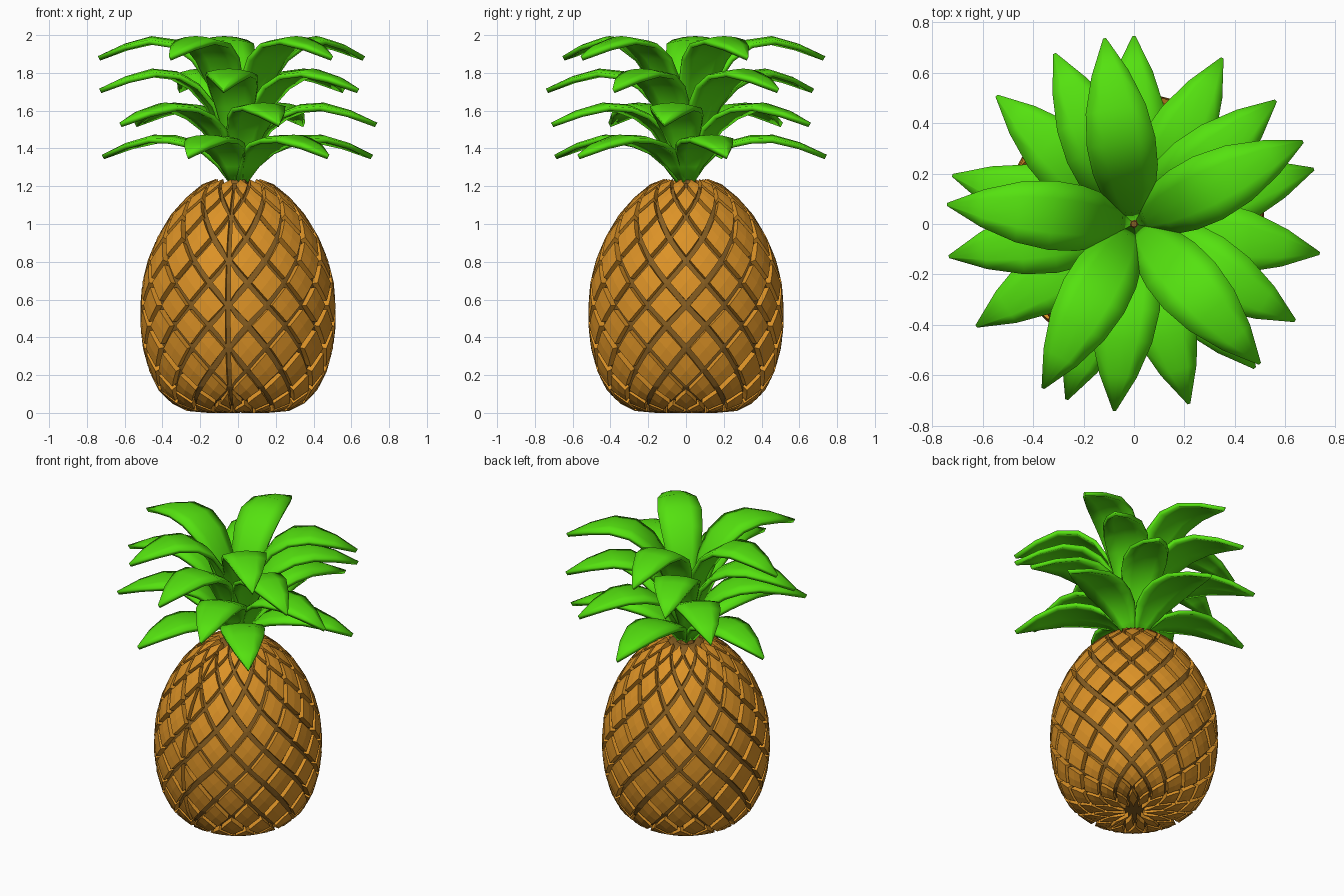
import bpy, bmesh
from math import cos, sin, radians, pi, hypot

if "Cube" in bpy.data.objects:
    bpy.data.objects.remove(bpy.data.objects["Cube"])

def material(name, col):
    m = bpy.data.materials.new(name)
    m.diffuse_color = (*col, 1)
    m.use_nodes = True
    m.node_tree.nodes["Principled BSDF"].inputs["Base Color"].default_value = m.diffuse_color
    return m

RIND = material("rind_orange", (0.72, 0.29, 0.02))
GROOVE = material("groove_brown", (0.24, 0.11, 0.015))
GREEN = material("leaf_green", (0.09, 0.76, 0.005))

def finish(bm, name, mat):
    bmesh.ops.remove_doubles(bm, verts=bm.verts, dist=1e-5)
    bmesh.ops.dissolve_degenerate(bm, edges=bm.edges, dist=1e-5)
    bmesh.ops.recalc_face_normals(bm, faces=bm.faces)
    me = bpy.data.meshes.new(name)
    bm.to_mesh(me)
    bm.free()
    me.materials.append(mat)
    ob = bpy.data.objects.new(name, me)
    bpy.context.collection.objects.link(ob)
    return ob

# Fruit profile (radius, height), one point per half-diamond row
PROFILE = [(.04, 0), (.16, 0), (.27, .01), (.35, .05), (.42, .12), (.47, .22),
           (.503, .34), (.517, .46), (.517, .57), (.507, .69), (.477, .81),
           (.427, .93), (.355, 1.05), (.275, 1.14), (.19, 1.21), (.10, 1.245)]
ROWS = len(PROFILE)
COLS = 30
STEP = 2 * pi / COLS

def on_profile(t):
    t = min(max(t, 0), ROWS - 1)
    i = min(int(t), ROWS - 2)
    (r0, z0), (r1, z1) = PROFILE[i], PROFILE[i + 1]
    f = t - i
    return r0 + (r1 - r0) * f, z0 + (z1 - z0) * f

def surface(t, col, off):
    r, z = on_profile(t)
    ra, za = on_profile(t - .5)
    rb, zb = on_profile(t + .5)
    length = hypot(rb - ra, zb - za)
    r = max(r + (zb - za) / length * off, 0.003)
    z = z - (rb - ra) / length * off
    return r * cos(col * STEP), r * sin(col * STEP), z

# Dark core seen in the grooves
bm = bmesh.new()
rings = [[bm.verts.new(surface(i, j, -.034)) for j in range(COLS)] for i in range(ROWS)]
for a, b in zip(rings, rings[1:]):
    for j in range(COLS):
        k = (j + 1) % COLS
        bm.faces.new((a[j], a[k], b[k], b[j]))
bm.faces.new(rings[0][::-1])
bm.faces.new(rings[-1])
finish(bm, "fruit_core", GROOVE)

# Raised diamond tiles
EDGE = [(0, 0), (1, 0), (2, 0), (2, 1), (2, 2), (1, 2), (0, 2), (0, 1)]

def tile(bm, row, col, limit=lambda d: d, size=.80):
    def point(u, v, off):
        a, b = (u - 1) * size, (v - 1) * size
        return surface(row + (a + b) / 2, col + limit((a - b) / 2), off)
    top = {(u, v): bm.verts.new(point(u, v, 0)) for u in range(3) for v in range(3)}
    low = {e: bm.verts.new(point(*e, -.04)) for e in EDGE}
    for u in range(2):
        for v in range(2):
            bm.faces.new((top[u, v], top[u + 1, v], top[u + 1, v + 1], top[u, v + 1]))
    for e, f in zip(EDGE, EDGE[1:] + EDGE[:1]):
        bm.faces.new((top[e], low[e], low[f], top[f]))

bm = bmesh.new()
SEAM = 22
for i in range(1, ROWS - 1):
    for j in range(COLS):
        if (i + j) % 2 == 0:
            continue
        if j == SEAM:   # tiles on the front seam are split in two
            tile(bm, i, j, lambda d: max(d, .12))
            tile(bm, i, j, lambda d: min(d, -.12))
        else:
            tile(bm, i, j)
finish(bm, "rind_tiles", RIND)

# Stem inside the crown
bm = bmesh.new()
bmesh.ops.create_cone(bm, cap_ends=True, segments=8, radius1=.06, radius2=.012, depth=.12)
bmesh.ops.translate(bm, verts=bm.verts, vec=(0, 0, 1.27))
finish(bm, "crown_stem", GROOVE)

# Leaf path: radius when tall, radius when short, rise fraction, drop, half width
LEAF = [(.01, .01, 0, 0, .025), (.06, .08, .42, 0, .065), (.13, .15, .70, 0, .105),
        (.22, .24, .87, 0, .128), (.33, .34, .97, 0, .135), (.46, .46, 1, .005, .118),
        (.60, .60, 1, .045, .072), (.74, .74, 1, .11, .003)]

def leaf(name, angle, peak, short):
    bm = bmesh.new()
    base = 1.20
    ca, sa = cos(angle), sin(angle)
    rows = []
    for rt, rs, f, drop, w in LEAF:
        r = rt + (rs - rt) * short
        z = base + (peak - base) * f - drop
        lean = f ** 3                     # edges fold down once the leaf arches over
        row = []
        for k in range(-2, 3):
            fold = .16 * w * (k / 2) ** 2
            rr, zz, s = r + fold * (1 - lean), z - fold * lean, w * k / 2
            row.append(bm.verts.new((rr * ca - s * sa, rr * sa + s * ca, zz)))
        rows.append(row)
    for a, b in zip(rows, rows[1:]):
        for k in range(4):
            bm.faces.new((a[k], b[k], b[k + 1], a[k + 1]))
    ob = finish(bm, name, GREEN)
    mod = ob.modifiers.new("thickness", "SOLIDIFY")
    mod.thickness = .026
    mod.offset = 0
    bpy.ops.object.select_all(action='DESELECT')
    bpy.context.view_layer.objects.active = ob
    ob.select_set(True)
    bpy.ops.object.shade_smooth_by_angle(angle=radians(40))

# Four tiers of five leaves, lowest first
TIERS = [(1.465, (17, 90, 165, 249, 310)), (1.635, (62, 137, 213, 287, 351)),
         (1.815, (41, 115, 190, 264, 329)), (1.987, (26, 99, 174, 241, 312))]
for t, (peak, angles) in enumerate(TIERS):
    for n, deg in enumerate(angles):
        leaf(f"leaf_tier{t + 1}_{n + 1}", radians(deg), peak, 1 - t / 3)
